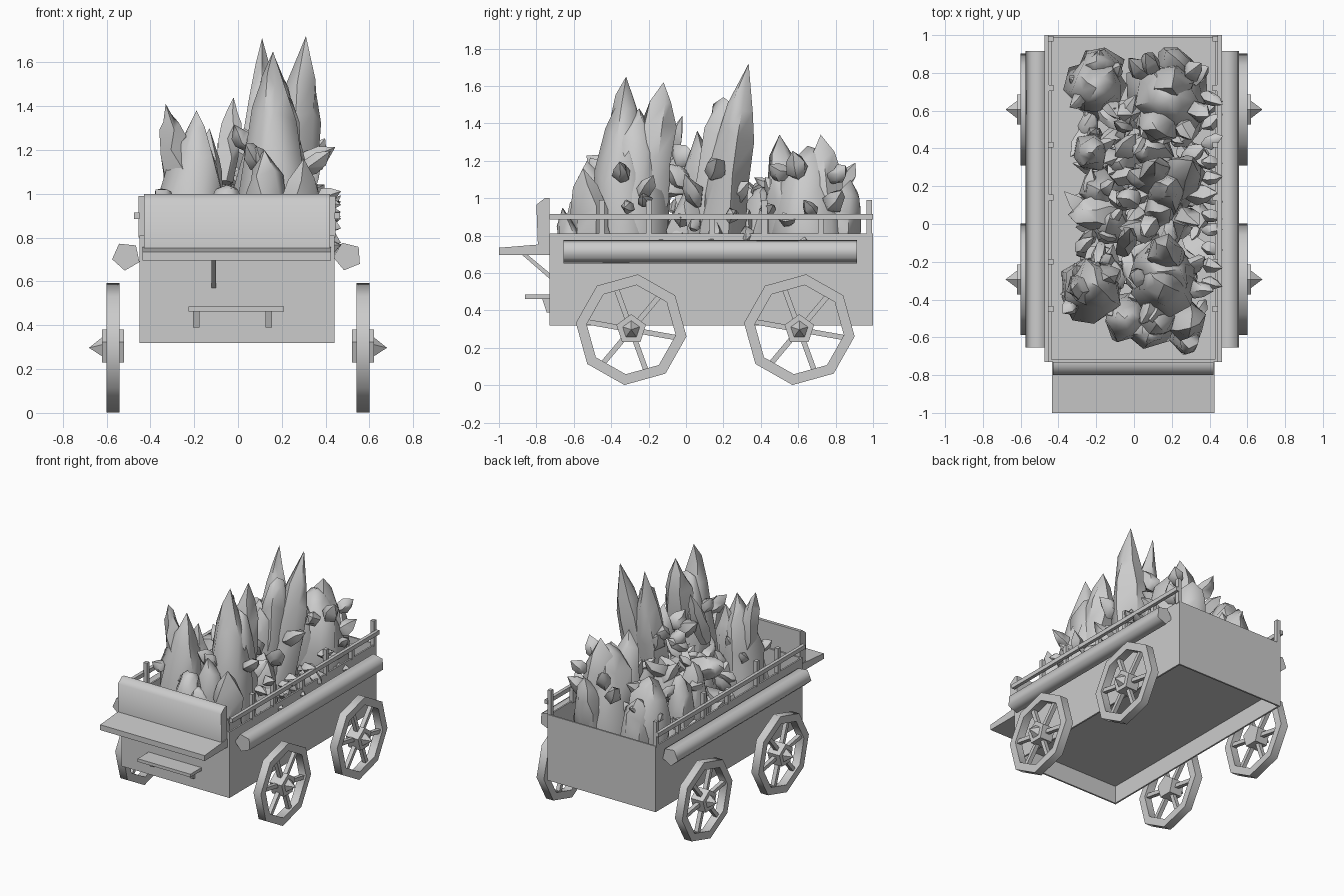
import bpy, bmesh, math, random
from mathutils import Vector

if "Cube" in bpy.data.objects:
    bpy.data.objects.remove(bpy.data.objects["Cube"])

random.seed(7)
CX = -0.005
grey = bpy.data.materials.new("plain_grey")
grey.diffuse_color = (0.6, 0.6, 0.6, 1)
grey.use_nodes = True
grey.node_tree.nodes["Principled BSDF"].inputs["Base Color"].default_value = grey.diffuse_color


def finish(name, bm, angle=None):
    bmesh.ops.recalc_face_normals(bm, faces=bm.faces)
    me = bpy.data.meshes.new(name)
    bm.to_mesh(me)
    bm.free()
    me.materials.append(grey)
    ob = bpy.data.objects.new(name, me)
    bpy.context.collection.objects.link(ob)
    if angle:
        bpy.ops.object.select_all(action='DESELECT')
        ob.select_set(True)
        bpy.context.view_layer.objects.active = ob
        bpy.ops.object.shade_smooth_by_angle(angle=math.radians(angle))
    return ob


def add_box(bm, x0, x1, y0, y1, z0, z1):
    vs = [bm.verts.new((x, y, z)) for x in (x0, x1) for y in (y0, y1) for z in (z0, z1)]
    for f in ((0, 1, 3, 2), (4, 6, 7, 5), (0, 4, 5, 1), (2, 3, 7, 6), (0, 2, 6, 4), (1, 5, 7, 3)):
        bm.faces.new([vs[i] for i in f])


def add_prism(bm, pts, axis, lo, hi):
    """Extrude a profile along x (points are y,z) or along y (points are x,z)."""
    def co(p, t):
        return (t, p[0], p[1]) if axis == 'x' else (p[0], t, p[1])
    a = [bm.verts.new(co(p, lo)) for p in pts]
    b = [bm.verts.new(co(p, hi)) for p in pts]
    n = len(pts)
    bm.faces.new(a)
    bm.faces.new(b)
    for i in range(n):
        bm.faces.new((a[i], a[(i + 1) % n], b[(i + 1) % n], b[i]))


def ring(cy, cz, r, n, start):
    return [(cy + r * math.cos(math.radians(start + 360 * i / n)),
             cz + r * math.sin(math.radians(start + 360 * i / n))) for i in range(n)]


# Wagon box: thin walls around a raised floor, open above and below
bm = bmesh.new()
W = 0.012
add_box(bm, -0.45, -0.45 + W, -0.73, 1.0, 0.32, 0.81)
add_box(bm, 0.44 - W, 0.44, -0.73, 1.0, 0.32, 0.81)
add_box(bm, -0.45 + W, 0.44 - W, -0.73, -0.73 + W, 0.32, 0.81)
add_box(bm, -0.45 + W, 0.44 - W, 1.0 - W, 1.0, 0.32, 0.81)
add_box(bm, -0.45 + W, 0.44 - W, -0.73 + W, 1.0 - W, 0.45, 0.46)
finish("wagon_box", bm)

# Side rails with posts, and the pentagonal rolls along each side
POSTS = ((0.98, 0.99), (0.72, 0.91), (0.42, 0.99), (0.14, 0.91), (-0.2, 0.99), (-0.45, 0.99))
for s, side in ((-1, "left"), (1, "right")):
    bm = bmesh.new()
    x = CX + s * 0.4575
    add_box(bm, x - 0.0125, x + 0.0125, -0.73, 1.0, 0.885, 0.915)
    for y, h in POSTS:
        px = CX + s * 0.435
        add_box(bm, px - 0.014, px + 0.014, y - 0.015, y + 0.015, 0.80, h)
    finish(side + "_rail", bm)
    bm = bmesh.new()
    add_prism(bm, ring(CX + s * 0.505, 0.715, 0.066, 5, 192 if s < 0 else 40), 'y', -0.655, 0.915)
    finish(side + "_roll", bm, 80)

# Seat, backrest, strut and foot step at the front
bm = bmesh.new()
add_prism(bm, [(-1.0, 0.695), (-0.73, 0.695), (-0.73, 0.757), (-1.0, 0.735)], 'x', -0.435, 0.425)
finish("seat", bm)
bm = bmesh.new()
add_prism(bm, [(-0.73, 0.70), (-0.73, 1.0), (-0.755, 1.0), (-0.8, 0.965), (-0.79, 0.70)], 'x', -0.43, 0.42)
finish("seat_back", bm, 60)
bm = bmesh.new()
add_prism(bm, [(-0.88, 0.70), (-0.85, 0.70), (-0.73, 0.60), (-0.73, 0.57)], 'x', -0.12, -0.10)
finish("seat_strut", bm)
bm = bmesh.new()
add_box(bm, -0.225, 0.21, -0.86, -0.73, 0.462, 0.485)
for x in (-0.205, 0.125):
    add_prism(bm, [(-0.77, 0.465), (-0.73, 0.465), (-0.73, 0.39), (-0.745, 0.39)], 'x', x, x + 0.03)
finish("foot_step", bm)

# Wheels: octagonal rim, six spokes, five-sided hub with a pointed cap
for s, side in ((-1, "left"), (1, "right")):
    for cy, end in ((-0.293, "front"), (0.606, "rear")):
        cz = 0.297
        bm = bmesh.new()
        loops = []
        for x, r in ((0.54, 0.298), (0.6, 0.298), (0.6, 0.24), (0.54, 0.24)):
            loops.append([bm.verts.new((s * x, y, z)) for y, z in ring(cy, cz, r, 8, -97)])
        for k in range(4):
            a, b = loops[k], loops[(k + 1) % 4]
            for i in range(8):
                j = (i + 1) % 8
                bm.faces.new((a[i], a[j], b[j], b[i]))
        for k in range(6):
            t = math.radians(-10 + 60 * k)
            d, n = Vector((math.cos(t), math.sin(t))), Vector((-math.sin(t), math.cos(t))) * 0.014
            c = Vector((cy, cz))
            add_prism(bm, [c + d * .05 + n, c + d * .24 + n, c + d * .24 - n, c + d * .05 - n],
                      'x', s * 0.555, s * 0.585)
        add_prism(bm, ring(cy, cz, 0.083, 5, 90), 'x', s * 0.52, s * 0.62)
        cap = [bm.verts.new((s * 0.62, y, z)) for y, z in ring(cy, cz, 0.048, 5, 90)]
        tip = bm.verts.new((s * 0.68, cy, cz))
        for i in range(5):
            bm.faces.new((cap[i], cap[(i + 1) % 5], tip))
        finish(end + "_" + side + "_wheel", bm, 50)

# Crystals: jittered spindles running from a base point to a tip
TALL = ((0, .75), (.25, 1), (.5, .97), (.68, .85), (.84, .58))
BLUNT = ((0, .8), (.3, 1), (.55, .97), (.8, .72), (.93, .4))
CONE = ((0, .9), (.3, 1), (.55, .88), (.75, .6), (.88, .33))
STUB = ((0, .3), (.3, 1), (.65, .8))


def add_shard(bm, base, tip, r, sides=7, prof=TALL, jit=0.17):
    base, tip = Vector(base), Vector(tip)
    axis = tip - base
    w = axis.normalized()
    u = w.cross(Vector((0, 1, 0.01))).normalized()
    v = w.cross(u)
    rows = []
    for t, k in prof:
        row = []
        for i in range(sides):
            a = 2 * math.pi * (i + 0.5 * random.random()) / sides
            q = r * k * random.uniform(1 - jit, 1 + jit)
            lift = axis * (t + (random.uniform(-.05, .05) if t else 0))
            row.append(bm.verts.new(base + lift + u * q * math.cos(a) + v * q * math.sin(a)))
        rows.append(row)
    apex = bm.verts.new(tip)
    bm.faces.new(rows[0])
    for a, b in zip(rows, rows[1:]):
        for i in range(sides):
            j = (i + 1) % sides
            bm.faces.new((a[i], a[j], b[j], b[i]))
    for i in range(sides):
        bm.faces.new((rows[-1][i], rows[-1][(i + 1) % sides], apex))


def add_spikes(bm, c, r, z0, z1, count, length):
    for k in range(count):
        a = 2 * math.pi * (k + random.random()) / count
        z = random.uniform(z0, z1)
        d = Vector((math.cos(a), math.sin(a), random.uniform(0.5, 1.6))).normalized()
        p = Vector((c[0] + r * math.cos(a) * .6, c[1] + r * math.sin(a) * .6, z))
        add_shard(bm, p, p + d * length * random.uniform(.7, 1.1), length * .3, 5, STUB)


# Tall front right cluster with a second peak
bm = bmesh.new()
add_shard(bm, (.17, -.33, .47), (.16, -.32, 1.65), .17, 8, CONE)
add_shard(bm, (.16, -.26, .47), (.17, -.25, 1.48), .165, 8, BLUNT)
add_shard(bm, (.16, -.24, .8), (.17, -.12, 1.62), .11, 6)
add_shard(bm, (.14, -.42, .5), (.12, -.53, 1.2), .13, 6)
add_shard(bm, (.25, -.46, .5), (.3, -.55, 1.16), .11, 6)
add_shard(bm, (.1, -.54, .47), (.08, -.58, 1.0), .11, 6, BLUNT)
add_shard(bm, (.26, -.56, .47), (.29, -.66, .95), .08, 6)
add_spikes(bm, (.17, -.32), .2, 1.0, 1.2, 6, .17)
finish("front_right_crystal", bm, 55)

# Leaning middle wedge with two peaks
bm = bmesh.new()
add_shard(bm, (.17, .12, .5), (.31, .335, 1.72), .13, 6)
add_shard(bm, (.12, .16, .6), (.11, .33, 1.71), .11, 6, CONE)
add_shard(bm, (.15, .12, .6), (.18, .2, 1.54), .12, 7, BLUNT)
add_shard(bm, (.14, .12, .6), (.14, .06, 1.36), .11, 6)
add_spikes(bm, (.15, .14), .2, .95, 1.2, 8, .2)
finish("middle_crystal", bm, 55)

# Front left cluster: a broad cone with a bent spike
bm = bmesh.new()
add_shard(bm, (-.25, -.36, .47), (-.19, -.33, 1.38), .165, 8, CONE)
add_shard(bm, (-.24, -.34, .95), (-.33, -.35, 1.41), .085, 5, CONE)
add_shard(bm, (-.2, -.3, .6), (-.13, -.28, 1.3), .09, 6)
add_shard(bm, (-.04, -.48, .47), (-.05, -.5, 1.04), .13, 7, BLUNT)
add_spikes(bm, (-.24, -.36), .14, .85, 1.0, 4, .14)
finish("front_left_crystal", bm, 55)

# Broad rear clusters
bm = bmesh.new()
add_shard(bm, (.17, .69, .47), (.18, .65, 1.28), .21, 9, BLUNT)
add_shard(bm, (.2, .74, .6), (.2, .72, 1.34), .14, 6)
add_shard(bm, (.15, .58, .6), (.12, .5, 1.34), .13, 6)
add_shard(bm, (.2, .78, .6), (.22, .88, 1.1), .12, 6)
add_spikes(bm, (.17, .67), .25, .9, 1.12, 9, .19)
finish("rear_right_crystal", bm, 55)
bm = bmesh.new()
add_shard(bm, (-.19, .73, .47), (-.2, .72, 1.16), .16, 8, BLUNT)
add_shard(bm, (-.16, .8, .47), (-.2, .86, 1.05), .12, 6, BLUNT)
add_shard(bm, (-.22, .39, .47), (-.22, .38, 1.05), .10, 7, BLUNT)
add_spikes(bm, (-.19, .73), .15, .85, 1.0, 5, .14)
finish("rear_left_crystal", bm, 55)

# Heap of loose crystals between the clusters and along the right rail
bm = bmesh.new()
for k in range(150):
    x, y = random.uniform(-.28, .36), random.uniform(-.5, .6)
    mound = 1.26 - 0.95 * abs(x - .02) - .5 * abs(y - .12)
    z = max(.66, mound - random.uniform(0, .45))
    d = Vector((random.uniform(-1, 1), random.uniform(-1, 1), random.uniform(-.2, 1))).normalized()
    size = random.uniform(.07, .14)
    add_shard(bm, Vector((x, y, z)) - d * size * .7, Vector((x, y, z)) + d * size,
              size * .45, random.choice((4, 5, 6)), STUB)
for k in range(12):
    p = Vector((.36, -.3 + .09 * k, random.uniform(.72, 1.0)))
    add_shard(bm, p, p + Vector((.11, random.uniform(-.08, .08), random.uniform(-.06, .1))), .04, 5, STUB)
for x, y in ((-.1, .0), (-.05, .3), (.1, .38), (-.15, .15), (.2, .0)):
    add_shard(bm, (x, y, .5), (x - .03, y + .03, 1.06), .12, 7, BLUNT)
add_shard(bm, (-.08, .06, .95), (-.35, .05, 1.0), .085, 6)
add_shard(bm, (-.06, -.14, 1.05), (-.02, -.02, 1.44), .055, 5)
finish("loose_crystals", bm, 50)
